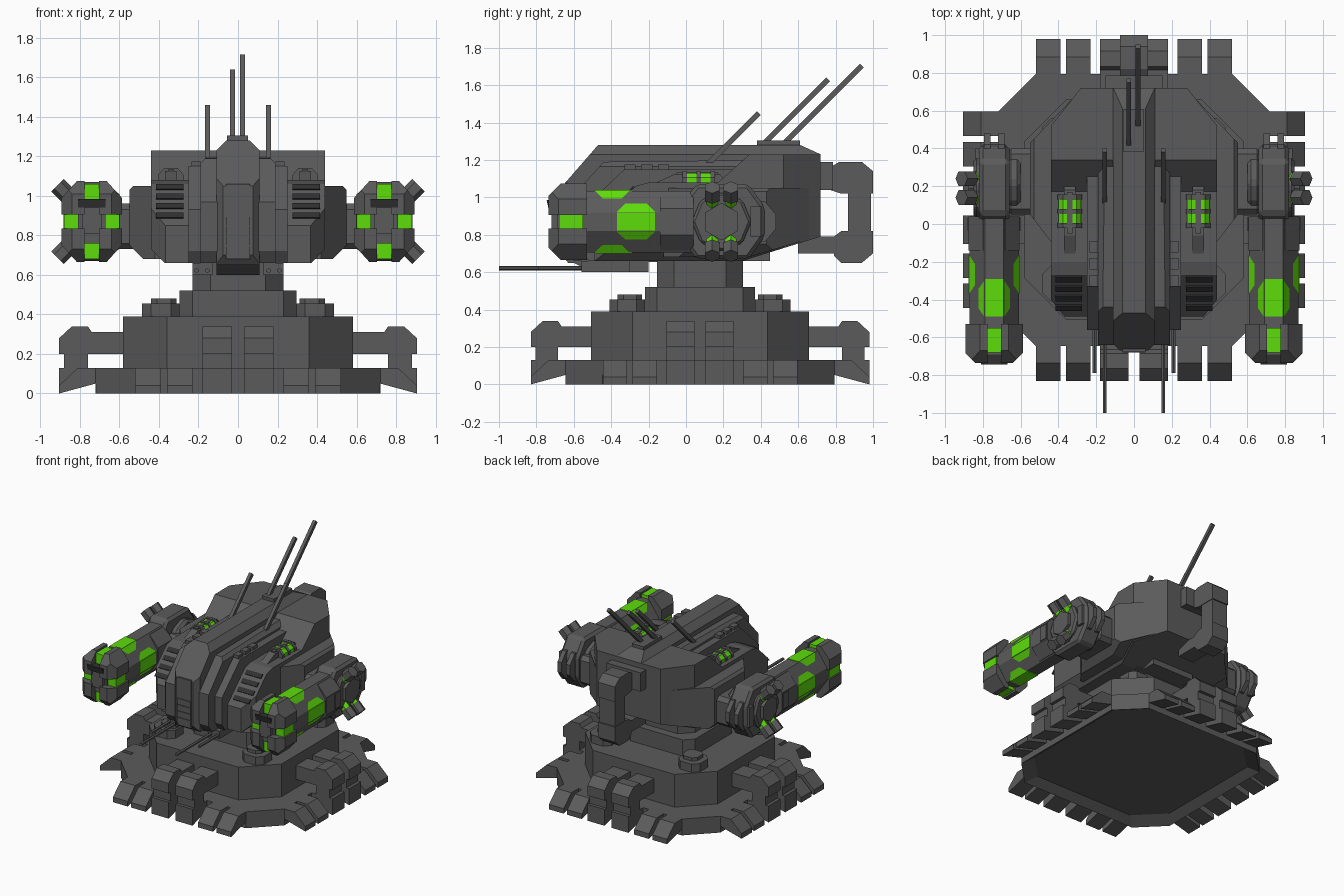
import bpy, bmesh, math
from mathutils import Vector, Matrix

if "Cube" in bpy.data.objects:
    bpy.data.objects.remove(bpy.data.objects["Cube"])


def material(name, rgb):
    m = bpy.data.materials.new(name)
    m.use_nodes = True
    m.diffuse_color = (*rgb, 1)
    m.node_tree.nodes["Principled BSDF"].inputs["Base Color"].default_value = (*rgb, 1)
    return m


GREY = material("gunmetal grey", (0.105, 0.105, 0.105))
DARK = material("dark slot", (0.03, 0.03, 0.03))
GREEN = material("bright green", (0.11, 0.72, 0.003))
BASE_Y = 0.075


def finish(bm, name, mat, mirror=False, bevel=0):
    bmesh.ops.recalc_face_normals(bm, faces=bm.faces)
    me = bpy.data.meshes.new(name)
    bm.to_mesh(me)
    bm.free()
    me.materials.append(mat)
    ob = bpy.data.objects.new(name, me)
    bpy.context.collection.objects.link(ob)
    if bevel:
        b = ob.modifiers.new("chamfer", 'BEVEL')
        b.width, b.segments = bevel, 1
    if mirror:
        ob.modifiers.new("mirror", 'MIRROR')
    return ob


def both(co, no):
    """A cutting plane and its mirror image across x."""
    return [(co, no), ((-co[0], co[1], co[2]), (-no[0], no[1], no[2]))]


def prism(name, pts, axis, lo, hi, mat=GREY, cuts=(), **kw):
    """Extrude a 2D profile along an axis, then slice off corners."""
    bm = bmesh.new()
    place = {'x': lambda a, b, t: (t, a, b), 'y': lambda a, b, t: (a, t, b),
             'z': lambda a, b, t: (a, b, t)}[axis]
    rings = [[bm.verts.new(place(a, b, t)) for a, b in pts] for t in (lo, hi)]
    n = len(pts)
    for r in rings:
        bm.faces.new(r)
    for i in range(n):
        j = (i + 1) % n
        bm.faces.new((rings[0][i], rings[0][j], rings[1][j], rings[1][i]))
    for co, no in cuts:
        geom = bm.verts[:] + bm.edges[:] + bm.faces[:]
        bmesh.ops.bisect_plane(bm, geom=geom, plane_co=co, plane_no=no, clear_outer=True)
        rim = [e for e in bm.edges if e.is_boundary]
        if rim:
            bmesh.ops.edgeloop_fill(bm, edges=rim)
    return finish(bm, name, mat, **kw)


def box(name, x, y, z, mat=GREY, **kw):
    pts = [(x[0], y[0]), (x[1], y[0]), (x[1], y[1]), (x[0], y[1])]
    return prism(name, pts, 'z', z[0], z[1], mat, **kw)


def rod(name, a, b, r, sides=6, mat=GREY, **kw):
    a, b = Vector(a), Vector(b)
    m = Matrix.Translation((a + b) / 2) @ (b - a).to_track_quat('Z', 'Y').to_matrix().to_4x4()
    bm = bmesh.new()
    bmesh.ops.create_cone(bm, cap_ends=True, segments=sides, radius1=r, radius2=r,
                          depth=(b - a).length, matrix=m)
    return finish(bm, name, mat, **kw)


def antenna(name, x, y, z, length, **kw):
    """Square bar leaning back at 45 degrees."""
    w = .01
    pts = [(y - w, z + w), (y + w, z - w), (y + length + w, z + length - w),
           (y + length - w, z + length + w)]
    prism(name, pts, 'x', x - .013, x + .013, **kw)


def octagon(w, h, fw, fh, cx=0, cy=0):
    p = [(w, fh), (fw, h), (-fw, h), (-w, fh), (-w, -fh), (-fw, -h), (fw, -h), (w, -fh)]
    return [(cx + a, cy + b) for a, b in p]


def around(ob, turn=0):
    """Repeat a part on all four sides of the base."""
    for k in range(4):
        o = ob if k == 0 else ob.copy()
        if k:
            bpy.context.collection.objects.link(o)
        o.location.y = BASE_Y
        o.rotation_euler.z = k * math.pi / 2 + turn


# Base: stepped octagonal tiers
for name, r, f, z0, z1 in (("base_slab", .72, .52, .05, .13), ("base_tier", .583, .36, .13, .39),
                           ("upper_tier", .295, .23, .39, .52), ("neck", .23, .14, .52, .67)):
    prism(name, octagon(r, r, f, f, 0, BASE_Y), 'z', z0, z1)

# Base: rim, chunky brackets, low wedge feet and corner caps, on every side
clamp = [(-.56, .2), (-.56, .31), (-.74, .31), (-.76, .34), (-.84, .34), (-.905, .28),
         (-.905, .2), (-.88, .2), (-.88, .13), (-.905, .13), (-.905, 0), (-.72, .05),
         (-.66, .05), (-.66, .13), (-.76, .13), (-.76, .2)]
foot = [(-.66, .05), (-.66, .13), (-.81, .13), (-.905, .04), (-.905, 0), (-.72, .05)]
corner = [(-.78, .05), (-.78, .13), (-.877, .13), (-.877, 0)]
around(prism("rim_skirt", [(-.72, .06), (-.72, 0), (-.64, .06)], 'x', -.52, .52))
around(prism("bracket", clamp, 'x', .03, .18, mirror=True))
for x in (.23, .39):
    around(prism("foot", foot, 'x', x, x + .13, mirror=True))
around(prism("corner_foot", corner, 'x', -.141, .141), math.pi / 4)
around(prism("corner_cap", octagon(.095, .095, .05, .05, .39, .39), 'z', .38, .455))
around(prism("corner_cap_top", octagon(.065, .065, .035, .035, .375, .375), 'z', .45, .48))

# Turret hull: rear housing and wide waist
prism("rear_hull", [(.72, .79), (.72, 1.23), (.34, 1.23), (.05, .97), (.05, .66), (.3, .66)],
      'x', -.44, .44, cuts=both((.44, .52, 0), (.78, .62, 0)) + both((.4, 0, .69), (1, 0, -1)))
prism("waist", [(.55, .05), (.55, .43), (.29, .7), (-.29, .7), (-.55, .43), (-.55, .05),
                (-.42, -.12), (.42, -.12)], 'z', .68, 1.05,
      cuts=both((.5, 0, .7), (1, 0, -1)) + both((.54, 0, 1.04), (1, 0, 1))
      + [((0, .7, .79), (0, .3, -1))])

# Front armour: nested plates stepping up to the spine
prism("outer_armour", [(-.49, .66), (-.49, .85), (-.27, 1.06), (-.2, 1.08), (.3, 1.08), (.3, .66)],
      'x', -.44, .44, cuts=both((.4, 0, .69), (1, 0, -1)) + both((.44, -.4, 0), (1, -.8, 0)))
prism("middle_armour", [(-.52, .66), (-.56, .72), (-.56, .93), (-.33, 1.15), (.33, 1.15),
                        (.33, .66)], 'x', -.25, .25)
prism("inner_armour", [(-.6, .66), (-.64, .72), (-.64, .97), (-.44, 1.19), (.45, 1.2),
                       (.45, .66)], 'x', -.19, .19, cuts=both((.175, 0, 1.18), (1, 0, 1)))
prism("spine", [(-.63, .65), (-.67, .7), (-.67, 1.05), (-.47, 1.28), (.61, 1.28), (.72, 1.23),
                (.72, .8), (.3, .66)], 'x', -.11, .11,
      cuts=both((.085, 0, 1.255), (1, 0, 1)) + both((.09, -.655, 0), (1, -1, 0)))
box("spine_plate", (-.06, .06), (-.675, -.6), (.68, 1.06))
for k in range(4):
    box("spine_rib", (-.06, .06), (-.681, -.67), (.7 + k * .05, .744 + k * .05))
prism("chin", [(-.62, .66), (-.5, .6), (-.2, .6), (-.2, .66)], 'x', -.11, .11)
for k in range(3):
    box("ridge_block", (.19, .235), (-.33 + k * .09, -.27 + k * .09), (1.14, 1.175), mirror=True)

# Vents on the sloped cheeks
for k in range(4):
    z = .885 + k * .048
    y = -.49 + (z - .85) * 1.048
    prism("vent_slot", [(y, z), (y - .006, z + .006), (y + .02, z + .031), (y + .026, z + .025)],
          'x', .275, .415, DARK, mirror=True)

# Banded power cells on the shoulders of the armour
prism("cell_body", [(-.2, 1.06), (-.06, 1.125), (.18, 1.125), (.24, 1.06)], 'x', .31, .37,
      mirror=True)
prism("cell_glow", octagon(.06, .08, .035, .055, .34, 1.05), 'y', .005, .13, GREEN, mirror=True)
box("cell_rail", (.325, .355), (-.05, .17), (1.1, 1.134), mirror=True)
for y in (-.02, .055, .13):
    prism("cell_collar", octagon(.066, .09, .035, .055, .34, 1.05), 'y', y, y + .025, mirror=True)

# Guns and antennas
box("gun_mount", (.13, .23), (-.56, -.3), (.6, .66), mirror=True)
rod("long_gun", (.155, -1, .622), (.155, -.45, .622), .012, mirror=True)
rod("short_gun", (.21, -.79, .622), (.21, -.45, .622), .012, mirror=True)
antenna("side_antenna", .155, .06, 1.12, .33, mirror=True)
antenna("left_antenna", .022, .49, 1.255, .45)
antenna("right_antenna", -.028, .38, 1.25, .38)
box("antenna_base", (-.055, .05), (.38, .61), (1.27, 1.305))

# Rear handle: a wide root block carrying a narrow upright grip
box("handle_root", (-.15, .15), (.6, .785), (1.04, 1.19))
prism("handle_top", [(.77, 1.04), (.77, 1.16), (.82, 1.19), (.94, 1.19), (1, 1.14), (1, 1.02),
                     (.83, 1.02)], 'x', -.075, .075)
box("handle_bar", (-.07, .07), (.865, .99), (.8, 1.04))
prism("handle_foot", [(.79, .69), (.79, .79), (.83, .82), (1, .82), (1, .7), (.94, .65),
                      (.83, .65)], 'x', -.075, .075)
box("handle_link", (-.07, .07), (.6, .87), (.7, .79))

# Arms: built on the left and mirrored
AX, AZ = .74, .87


def glow_patch(name, edge, s, t, spans):
    """Thin trapezoid on a slanted face of the forearm, fading from one edge."""
    a, b = Vector((.05, .165)), Vector((.13, .05))
    start, end = (a, b) if edge == "top" else (b, a)
    off = Vector((.82, .57)) * .004
    rows = (start + off, start.lerp(end, .38) + off)
    bm = bmesh.new()
    vs = []
    for row, (y0, y1) in zip(rows, spans):
        vs += [bm.verts.new((AX + t * row.x, y, AZ + s * row.y)) for y in (y0, y1)]
    face = bm.faces.new((vs[0], vs[1], vs[3], vs[2]))
    bmesh.ops.solidify(bm, geom=[face], thickness=.003)
    finish(bm, name, GREEN, mirror=True)


box("shoulder_joint", (.4, .68), (.05, .4), (.73, .96), mirror=True, bevel=.03)
rod("inner_disc", (.6, .22, AZ), (.67, .22, AZ), .16, 8, mirror=True, bevel=.02)
prism("rear_arm", octagon(.225, .2, .14, .08, .195, AZ), 'x', .66, .82, mirror=True, bevel=.02)
rod("outer_disc", (.8, .19, AZ), (.85, .19, AZ), .16, 8, mirror=True, bevel=.015)
rod("shoulder_cap", (.84, .19, AZ), (.875, .19, AZ), .1, 6, mirror=True)
box("shoulder_latch", (.8, .84), (.345, .4), (.79, .95), mirror=True)
prism("forearm", octagon(.13, .165, .05, .05, AX, AZ), 'y', -.56, .03, mirror=True)
prism("forearm_collar", octagon(.135, .155, .06, .07, AX, AZ), 'y', -.14, .04, mirror=True)
for x in (.685, .76):
    prism("rear_peg", [(.36, .76), (.36, .98), (.42, .98), (.48, .91), (.48, .83), (.42, .76)],
          'x', x, x + .035, mirror=True)
for s in (-1, 1):
    # glowing panels wrapped over the forearm edges
    box("glow_plate", (AX - .05, AX + .05), (-.49, -.29), sorted((AZ + s * .16, AZ + s * .17)),
        GREEN, mirror=True)
    box("side_glow_plate", sorted((AX + s * .125, AX + s * .135)), (-.37, -.165),
        (AZ - .048, AZ + .048), GREEN, mirror=True)
    for t in (-1, 1):
        glow_patch("glow_edge", "top", s, t, ((-.49, -.3), (-.445, -.345)))
    box("side_plate", sorted((AX + s * .13, AX + s * .142)), (-.035, .035),
        (AZ - .06, AZ + .06), mirror=True)
    # glowing bars between the head lobes
    z = sorted((AZ + s * .1, AZ + s * .19))
    box("head_glow", (AX - .037, AX + .037), (-.68, -.55), z, GREEN, mirror=True)
    x = sorted((AX + s * .07, AX + s * .14))
    box("head_side_glow", x, (-.68, -.55), (AZ - .037, AZ + .037), GREEN, mirror=True)
    # four lobes of the head
    for t in (-1, 1):
        lobe = [(.036, .036), (.152, .036), (.152, .12), (.075, .205), (.036, .205)]
        prism("head_lobe", [(AX + s * a, AZ + t * b) for a, b in lobe], 'y', -.735, -.53,
              cuts=[((AX + s * .1, -.735, 0), (s, -1, 0)), ((0, -.735, AZ + t * .14), (0, -1, t))],
              mirror=True)
        glow_patch("side_glow_edge", "side", s, t, ((-.37, -.165), (-.325, -.21)))
    # diagonal thruster pods outside the shoulder
    for y in (.14, .24):
        rod("pod_glow", (.82, y, AZ + s * .09), (.865, y, AZ + s * .135), .036, 6, GREEN,
            mirror=True)
        rod("pod", (.857, y, AZ + s * .127), (.913, y, AZ + s * .183), .045, 6, mirror=True)
box("head_core", (AX - .07, AX + .07), (-.69, -.53), (AZ - .11, AZ + .11), mirror=True)
box("muzzle_plate", (AX - .05, AX + .05), (-.72, -.68), (AZ - .06, AZ + .07), mirror=True)
prism("muzzle_hood", [(-.745, AZ + .115), (-.735, AZ + .07), (-.69, AZ + .07), (-.69, AZ + .115)],
      'x', AX - .07, AX + .07, DARK, mirror=True)
